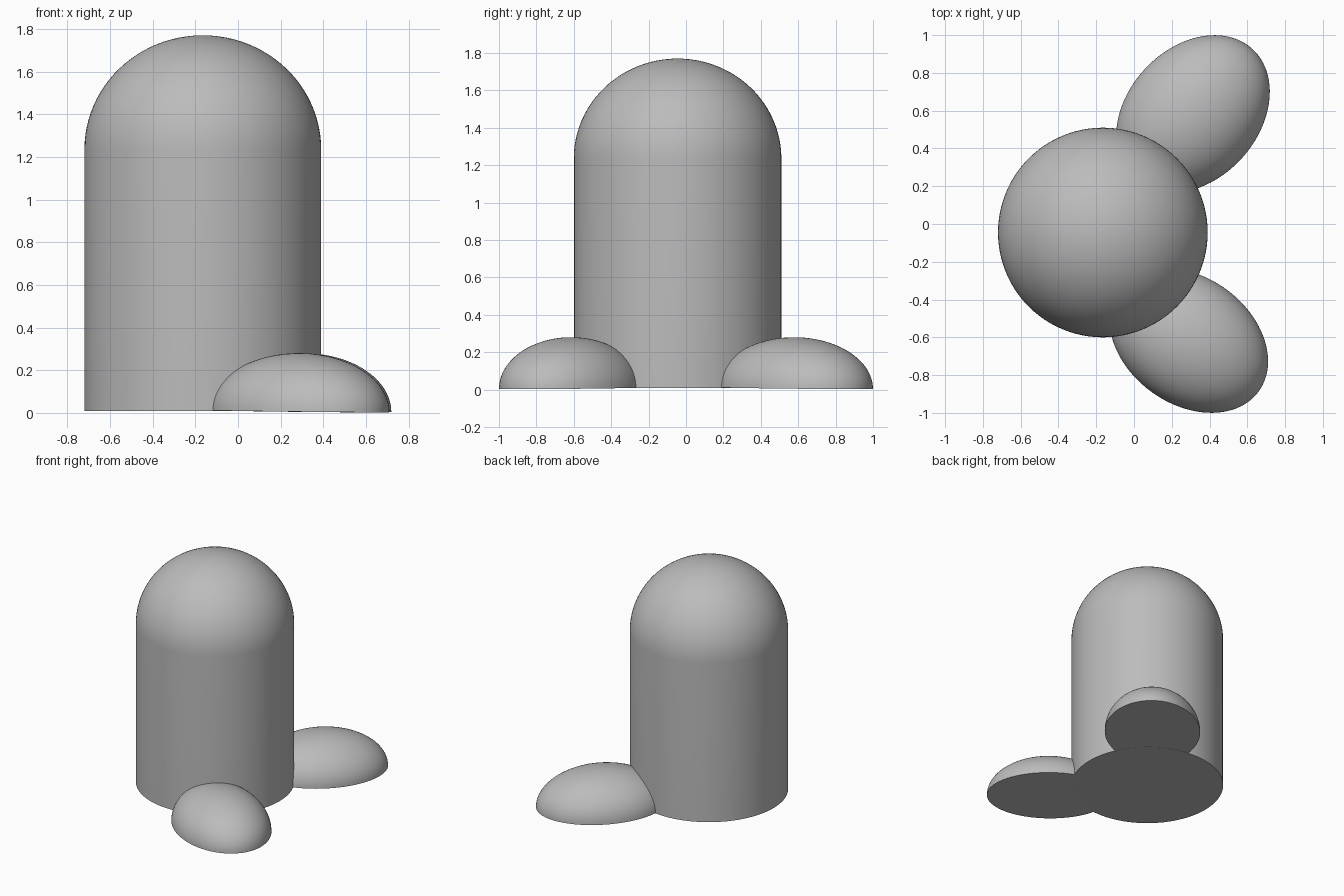
import bpy, bmesh, math
from mathutils import Matrix

if "Cube" in bpy.data.objects:
    bpy.data.objects.remove(bpy.data.objects["Cube"])

grey = bpy.data.materials.new("plain grey")
grey.diffuse_color = (0.5, 0.5, 0.5, 1)
grey.use_nodes = True
grey.node_tree.nodes["Principled BSDF"].inputs["Base Color"].default_value = grey.diffuse_color


def add_object(name, bm):
    mesh = bpy.data.meshes.new(name)
    bmesh.ops.recalc_face_normals(bm, faces=bm.faces)
    bm.to_mesh(mesh)
    bm.free()
    mesh.materials.append(grey)
    ob = bpy.data.objects.new(name, mesh)
    bpy.context.collection.objects.link(ob)
    bpy.context.view_layer.objects.active = ob
    ob.select_set(True)
    bpy.ops.object.shade_smooth_by_angle(angle=math.radians(35))
    ob.select_set(False)
    return ob


def lathe(profile, steps=96):
    """Spin a (radius, z) profile that starts and ends on the axis."""
    bm = bmesh.new()
    verts = [bm.verts.new((r, 0, z)) for r, z in profile]
    edges = [bm.edges.new(p) for p in zip(verts, verts[1:])]
    bmesh.ops.spin(bm, geom=verts + edges, cent=(0, 0, 0), axis=(0, 0, 1),
                   angle=math.tau, steps=steps, use_duplicate=False)
    bmesh.ops.remove_doubles(bm, verts=bm.verts, dist=1e-5)
    return bm


def dome(r, h, z, n=24):
    arc = [(r * math.cos(i / n * math.pi / 2), z + h * math.sin(i / n * math.pi / 2))
           for i in range(n)]
    return arc + [(0, z + h)]


# Body: upright cylinder with a rounded top
body = add_object("body", lathe([(0, 0.01), (0.555, 0.01)] + dome(0.555, 0.535, 1.235)))
body.location = (-0.165, -0.045, 0)

# Feet: flat-bottomed half ellipsoids, splayed outward and dipping slightly
for name, x, y, a, b, turn in (("back_foot", 0.312, 0.582, 0.467, 0.349, 47.6),
                               ("front_foot", 0.29, -0.617, 0.458, 0.336, -36)):
    bm = lathe([(0, 0)] + dome(1, 0.272, 0))
    m = (Matrix.Translation((x, y, 0.008)) @ Matrix.Rotation(math.radians(turn), 4, 'Z')
         @ Matrix.Rotation(0.012, 4, 'Y') @ Matrix.Diagonal((a, b, 1, 1)))
    bm.transform(m)
    add_object(name, bm)
